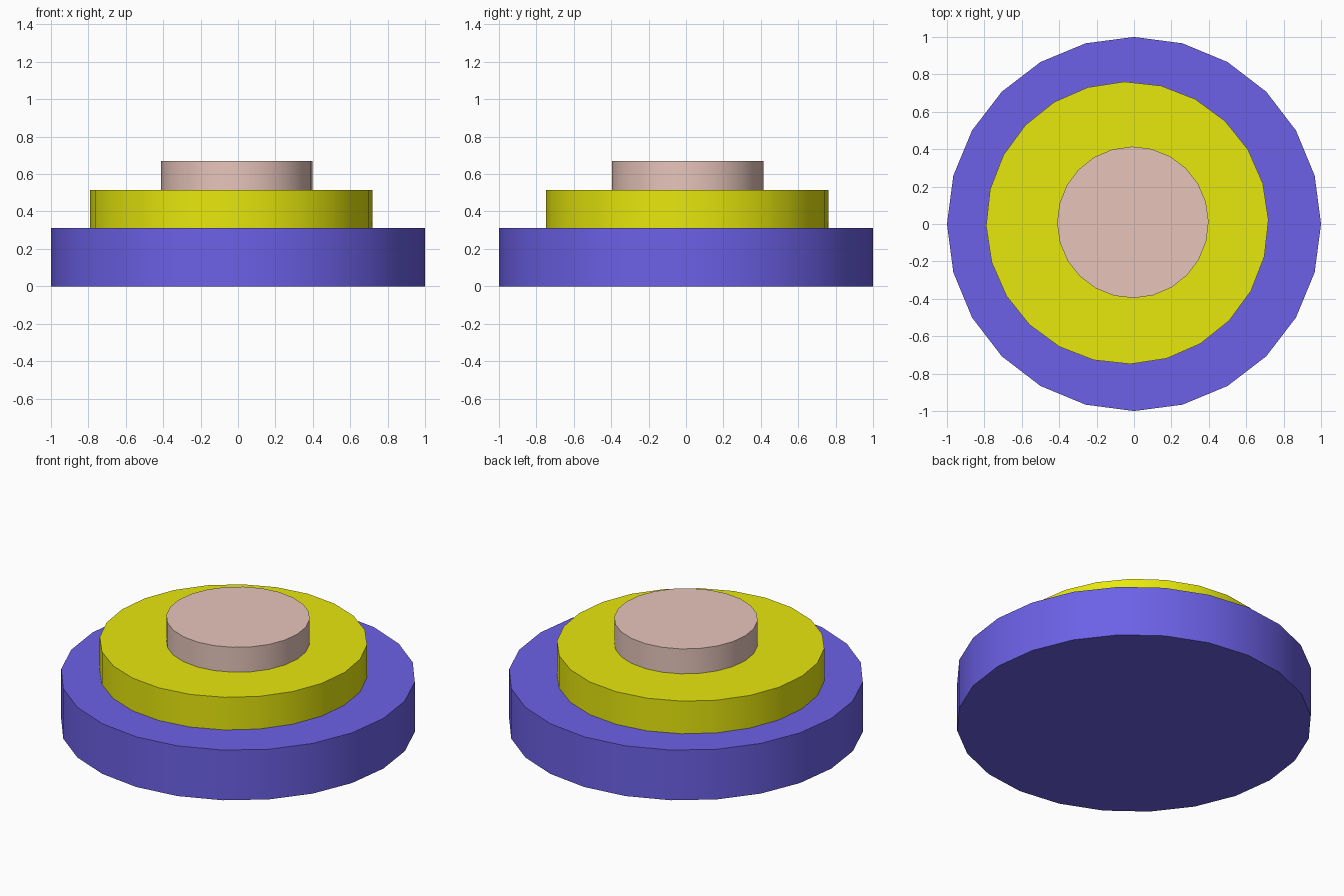
import bpy
from math import radians

if "Cube" in bpy.data.objects:
    bpy.data.objects.remove(bpy.data.objects["Cube"])


def disc(name, radius, z0, z1, centre, turn, colour):
    """Closed 24-sided disc between two heights, smooth rim and sharp edges."""
    bpy.ops.mesh.primitive_cylinder_add(
        vertices=24, radius=radius, depth=z1 - z0,
        location=(centre[0], centre[1], (z0 + z1) / 2),
        rotation=(0, 0, radians(turn)))
    ob = bpy.context.object
    ob.name = name
    bpy.ops.object.shade_smooth_by_angle(angle=radians(30))
    mat = bpy.data.materials.new(name + "_colour")
    mat.diffuse_color = (*colour, 1)
    mat.use_nodes = True
    mat.node_tree.nodes["Principled BSDF"].inputs["Base Color"].default_value = mat.diffuse_color
    ob.data.materials.append(mat)


# Three stacked tiers, the upper two slightly off centre
disc("bottom_tier", 1.0, 0.0, 0.312, (0, 0), 0, (0.15, 0.12, 0.8))
disc("middle_tier", 0.755, 0.312, 0.515, (-0.036, 0.006), 1.2, (0.8, 0.8, 0.004))
disc("top_tier", 0.405, 0.515, 0.67, (-0.006, 0.009), 0.7, (0.8, 0.56, 0.5))
